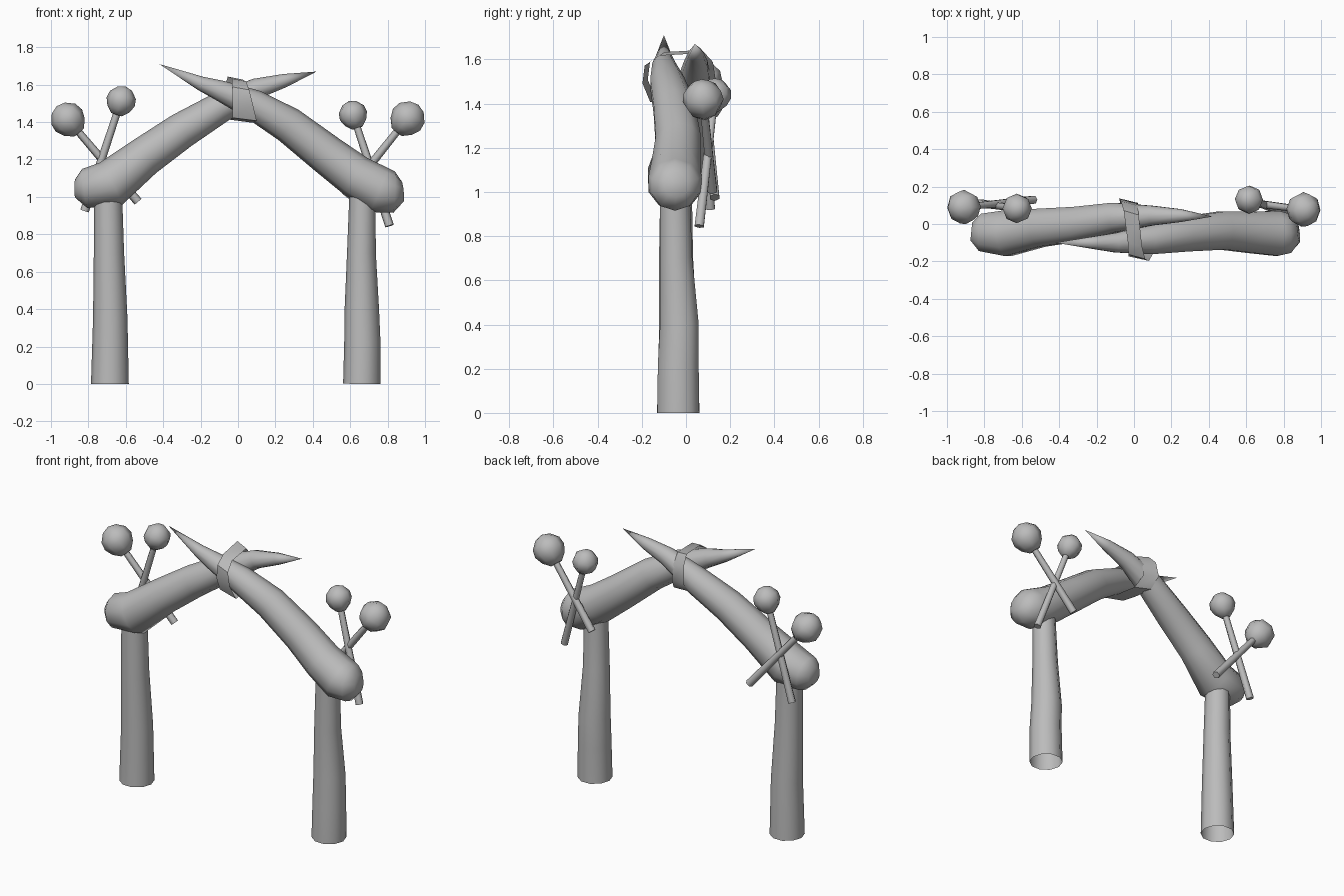
import bpy, bmesh, math
from mathutils import Vector

cube = bpy.data.objects.get("Cube")
if cube:
    bpy.data.objects.remove(cube)

GREY = (0.5, 0.5, 0.5)
grey = bpy.data.materials.new("plain_grey")
grey.use_nodes = True
grey.diffuse_color = (*GREY, 1)
grey.node_tree.nodes["Principled BSDF"].inputs["Base Color"].default_value = (*GREY, 1)


def finish(name, bm, angle=60):
    bmesh.ops.recalc_face_normals(bm, faces=bm.faces)
    mesh = bpy.data.meshes.new(name)
    bm.to_mesh(mesh)
    bm.free()
    mesh.materials.append(grey)
    obj = bpy.data.objects.new(name, mesh)
    bpy.context.collection.objects.link(obj)
    bpy.ops.object.select_all(action='DESELECT')
    obj.select_set(True)
    bpy.context.view_layer.objects.active = obj
    bpy.ops.object.shade_smooth_by_angle(angle=math.radians(angle))
    return obj


def tube(name, path, sides, cap_start=True, cap_end=True, angle=60):
    """Sweep a ring along (x, y, z, radius) points; zero radius makes a tip."""
    bm = bmesh.new()
    pts = [Vector(p[:3]) for p in path]
    rings = []
    for i, p in enumerate(pts):
        t = (pts[min(i + 1, len(pts) - 1)] - pts[max(i - 1, 0)]).normalized()
        u = t.cross(Vector((0, 1, 0))).normalized()
        v = u.cross(t)
        r = path[i][3]
        if r == 0:
            rings.append([bm.verts.new(p)] * sides)
            continue
        rings.append([bm.verts.new(p + r * (u * math.cos(a) + v * math.sin(a)))
                      for a in (2 * math.pi * k / sides for k in range(sides))])
    for a, b in zip(rings, rings[1:]):
        for k in range(sides):
            n = (k + 1) % sides
            corners = list(dict.fromkeys((a[k], a[n], b[n], b[k])))
            bm.faces.new(corners)
    if cap_start and path[0][3]:
        bm.faces.new(rings[0])
    if cap_end and path[-1][3]:
        bm.faces.new(rings[-1])
    return finish(name, bm, angle)


# Posts, hollow at the foot
tube("right_post", [(-0.685, -0.035, 0, 0.101), (-0.683, -0.035, 0.35, 0.092),
                    (-0.69, -0.045, 0.7, 0.081), (-0.695, -0.045, 1.02, 0.075)],
     10, cap_start=False)
tube("left_post", [(0.662, -0.035, 0, 0.1), (0.665, -0.035, 0.22, 0.097),
                   (0.662, -0.03, 0.4, 0.092), (0.66, -0.045, 0.7, 0.077),
                   (0.665, -0.05, 1.0, 0.07)],
     10, cap_start=False)

# Crossed tusks forming the arch
tube("right_tusk", [(-0.87, -0.04, 1.045, 0.05), (-0.82, -0.045, 1.045, 0.105),
                    (-0.68, -0.05, 1.07, 0.128), (-0.5, -0.02, 1.215, 0.107),
                    (-0.3, 0.0, 1.355, 0.097), (-0.1, 0.035, 1.475, 0.083),
                    (0.1, 0.045, 1.58, 0.055), (0.25, 0.045, 1.622, 0.036),
                    (0.42, 0.04, 1.67, 0)], 10)
tube("left_tusk", [(0.88, -0.045, 1.03, 0.055), (0.835, -0.05, 1.025, 0.11),
                   (0.76, -0.05, 1.035, 0.126), (0.63, -0.045, 1.11, 0.116),
                   (0.47, -0.035, 1.23, 0.107), (0.27, -0.055, 1.385, 0.097),
                   (0.08, -0.085, 1.495, 0.081), (-0.1, -0.1, 1.57, 0.055),
                   (-0.2, -0.1, 1.607, 0.038), (-0.42, -0.1, 1.71, 0)], 10)

# Binding strap wrapped round the crossing: centre of band and half width
band = [(0.035, -0.15, 1.415, 0.065), (0.025, -0.185, 1.5, 0.055),
        (0.015, -0.175, 1.58, 0.045), (0.005, -0.11, 1.625, 0.038),
        (-0.015, 0.06, 1.635, 0.04), (-0.025, 0.11, 1.58, 0.045),
        (-0.03, 0.125, 1.48, 0.05), (-0.01, 0.07, 1.41, 0.055),
        (0.015, -0.05, 1.405, 0.06)]
bm = bmesh.new()
edges = [[bm.verts.new((x + s * w, y - s * 0.012, z - s * 0.008)) for s in (-1, 1)]
         for x, y, z, w in band]
for (a, b), (c, d) in zip(edges, edges[1:] + edges[:1]):
    bm.faces.new((a, b, d, c))
finish("binding_strap", bm, 50)


# Round-headed sticks behind the tusk roots
def club(name, head, foot, radius):
    head, foot = Vector(head), Vector(foot)
    axis = (foot - head).normalized()
    profile = [(-1.0, 0), (-0.85, 0.5), (-0.4, 0.92), (0.1, 1.0),
               (0.6, 0.78), (1.0, 0.38)]
    tube(name + "_head", [(*(head + axis * radius * d), radius * r)
                          for d, r in profile], 8, angle=70)
    tube(name + "_shaft", [(*head, 0.019), (*foot, 0.024)], 6, angle=65)


club("right_outer_club", (-0.91, 0.09, 1.415), (-0.535, 0.13, 0.975), 0.092)
club("right_inner_club", (-0.625, 0.083, 1.515), (-0.82, 0.11, 0.925), 0.079)
club("left_outer_club", (0.907, 0.077, 1.42), (0.575, 0.12, 1.005), 0.093)
club("left_inner_club", (0.615, 0.13, 1.44), (0.81, 0.06, 0.845), 0.076)
